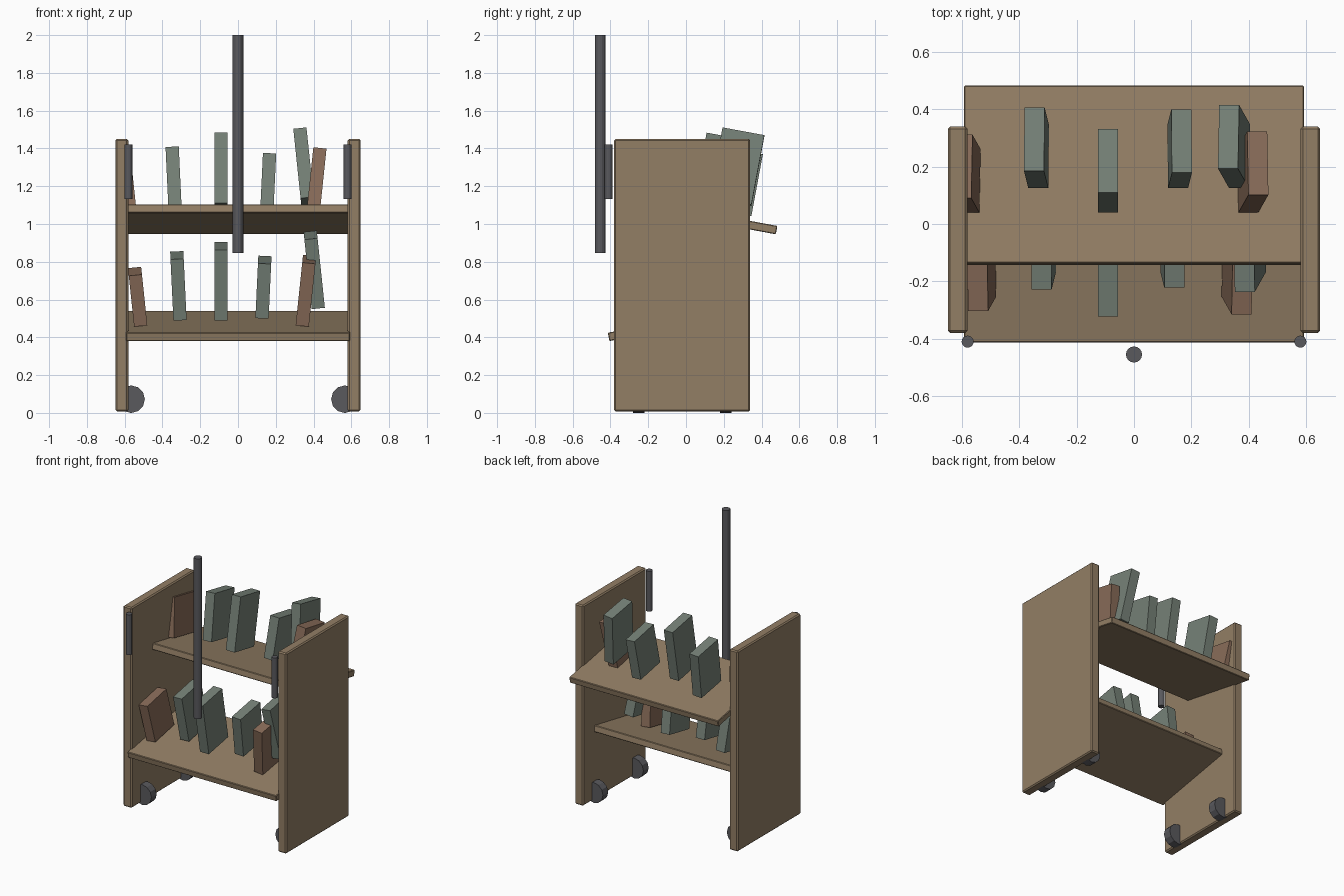
import bpy, math
from mathutils import Matrix, Vector

if "Cube" in bpy.data.objects:
    bpy.data.objects.remove(bpy.data.objects["Cube"])


def mat(name, c):
    m = bpy.data.materials.new(name)
    m.diffuse_color = (*c, 1)
    m.use_nodes = True
    m.node_tree.nodes["Principled BSDF"].inputs["Base Color"].default_value = m.diffuse_color
    return m


WOOD = mat("wood", (0.29, 0.21, 0.13))
BROWN = mat("brown_cover", (0.25, 0.15, 0.10))
GREEN = mat("green_cover", (0.18, 0.22, 0.185))
METAL = mat("dark_metal", (0.10, 0.10, 0.11))


def box(name, size, loc, rot, m, bevel=0.0):
    bpy.ops.mesh.primitive_cube_add(size=1)
    o = bpy.context.object
    o.name = name
    o.data.transform(Matrix.Diagonal((*size, 1)))
    o.matrix_world = Matrix.Translation(loc) @ rot.to_4x4()
    o.data.materials.append(m)
    if bevel:
        b = o.modifiers.new("bevel", "BEVEL")
        b.width, b.segments = bevel, 1
    return o


def cyl(name, r, depth, loc, sides, rot=(0, 0, 0)):
    bpy.ops.mesh.primitive_cylinder_add(vertices=sides, radius=r, depth=depth,
                                        location=loc, rotation=rot)
    o = bpy.context.object
    o.name = name
    o.data.materials.append(METAL)


FLAT = Matrix.Identity(3)
TILT = math.radians(10.5)

# side panels, grips and wheels
for s, side in ((-1, "left"), (1, "right")):
    box(f"{side}_panel", (0.068, 0.72, 1.442), (s * 0.615, -0.02, 0.729), FLAT, WOOD, 0.008)
    cyl(f"{side}_grip", 0.021, 0.29, (s * 0.58, -0.41, 1.277), 16)
    for y, end in ((-0.25, "front"), (0.21, "back")):
        cyl(f"{side}_{end}_wheel", 0.073, 0.06, (s * 0.566, y, 0.0725), 12, (math.pi / 2, 0, 0))

# tall pole
cyl("pole", 0.028, 1.153, (0, -0.455, 1.4235), 16)

# two sloping shelves facing opposite ways
for name, y, z, t in (("lower_shelf", -0.10, 0.46, TILT), ("upper_shelf", 0.17, 1.025, -TILT)):
    box(name, (1.185, 0.63, 0.045), (0, y, z), Matrix.Rotation(t, 3, 'X'), WOOD, 0.004)

# books: x, lower front z, upper front z, height, roll in degrees, set back?, cover
books = [
    (-0.515, 0.46, 1.08, 0.275, -6, 0, BROWN),
    (-0.307, 0.49, 1.085, 0.33, -2.7, 1, GREEN),
    (-0.09, 0.49, 1.11, 0.38, 0, 0, GREEN),
    (0.127, 0.50, 1.085, 0.295, 2.7, 1, GREEN),
    (0.34, 0.46, 1.07, 0.34, 6, 0, BROWN),
    (0.425, 0.553, 1.14, 0.376, -6, 1, GREEN),
]
DEPTH = 0.225
for i, (x, zl, zu, h, roll, back, cover) in enumerate(books, 1):
    r = math.radians(roll)
    for name, px, py, pz, t in (
            ("lower", x, -0.253 + 0.085 * back, zl, TILT),
            ("upper", x + 0.56 * math.tan(r), 0.04 + 0.085 * back, zu, -TILT)):
        rot = Matrix.Rotation(r, 3, 'Y') @ Matrix.Rotation(t, 3, 'X')
        centre = Vector((px, py, pz)) + rot @ Vector((0, DEPTH / 2, h / 2))
        box(f"{name}_book_{i}", (0.07, DEPTH, h), centre, rot, cover)
